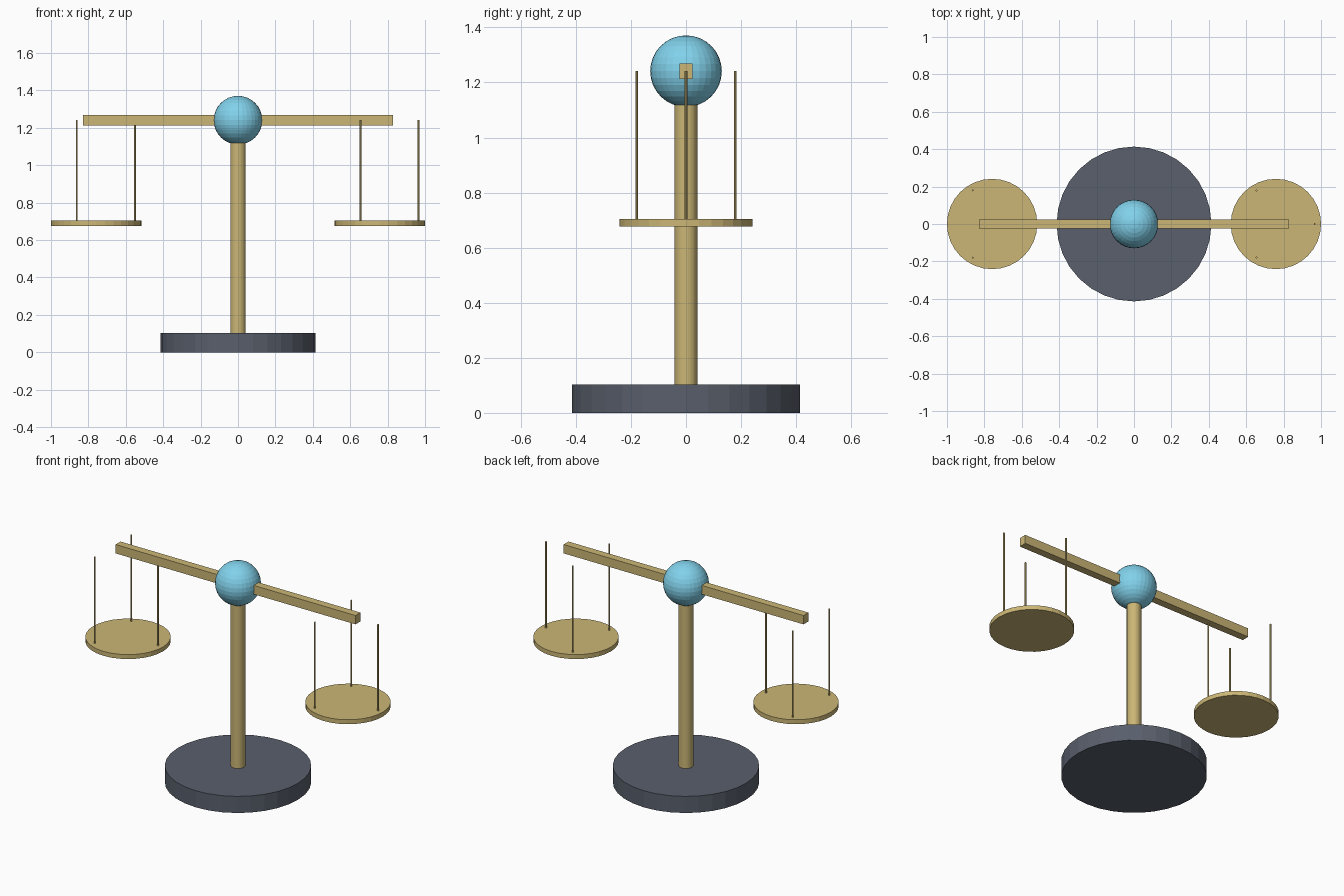
import bpy
from math import cos, sin, tau

if "Cube" in bpy.data.objects:
    bpy.data.objects.remove(bpy.data.objects["Cube"])


def material(name, rgb):
    m = bpy.data.materials.new(name)
    m.diffuse_color = (*rgb, 1)
    m.use_nodes = True
    m.node_tree.nodes["Principled BSDF"].inputs["Base Color"].default_value = m.diffuse_color
    return m


BRASS = material("brass", (0.60, 0.47, 0.18))
SLATE = material("slate", (0.10, 0.115, 0.15))
BLUE = material("sky_blue", (0.22, 0.64, 0.83))


def finish(name, mat):
    ob = bpy.context.object
    ob.name = name
    ob.data.materials.append(mat)
    return ob


def cylinder(name, mat, x, y, z0, z1, r, sides=32):
    bpy.ops.mesh.primitive_cylinder_add(
        vertices=sides, radius=r, depth=z1 - z0, location=(x, y, (z0 + z1) / 2))
    return finish(name, mat)


BEAM_Z = 1.241
PAN_Z = 0.69

# Base and pole
cylinder("base", SLATE, 0, 0, 0, 0.1035, 0.4138)
cylinder("pole", BRASS, 0, 0, 0.1035, BEAM_Z, 0.0414)

# Pivot ball
bpy.ops.mesh.primitive_uv_sphere_add(
    segments=32, ring_count=16, radius=0.13, location=(0, 0, BEAM_Z))
finish("pivot_ball", BLUE)

# Cross beam
bpy.ops.mesh.primitive_cube_add(size=1, location=(0, 0, BEAM_Z))
beam = finish("beam", BRASS)
beam.scale = (1.655, 0.0483, 0.0552)

# Pans, each hung on three wires
for side, x in (("left", -0.7586), ("right", 0.7586)):
    cylinder(f"{side}_pan", BRASS, x, 0, PAN_Z - 0.0138, PAN_Z + 0.0138, 0.2414)
    for i in range(3):
        a = i * tau / 3
        cylinder(f"{side}_wire_{i + 1}", BRASS, x + 0.207 * cos(a), 0.207 * sin(a),
                 PAN_Z, BEAM_Z, 0.005, 8)
